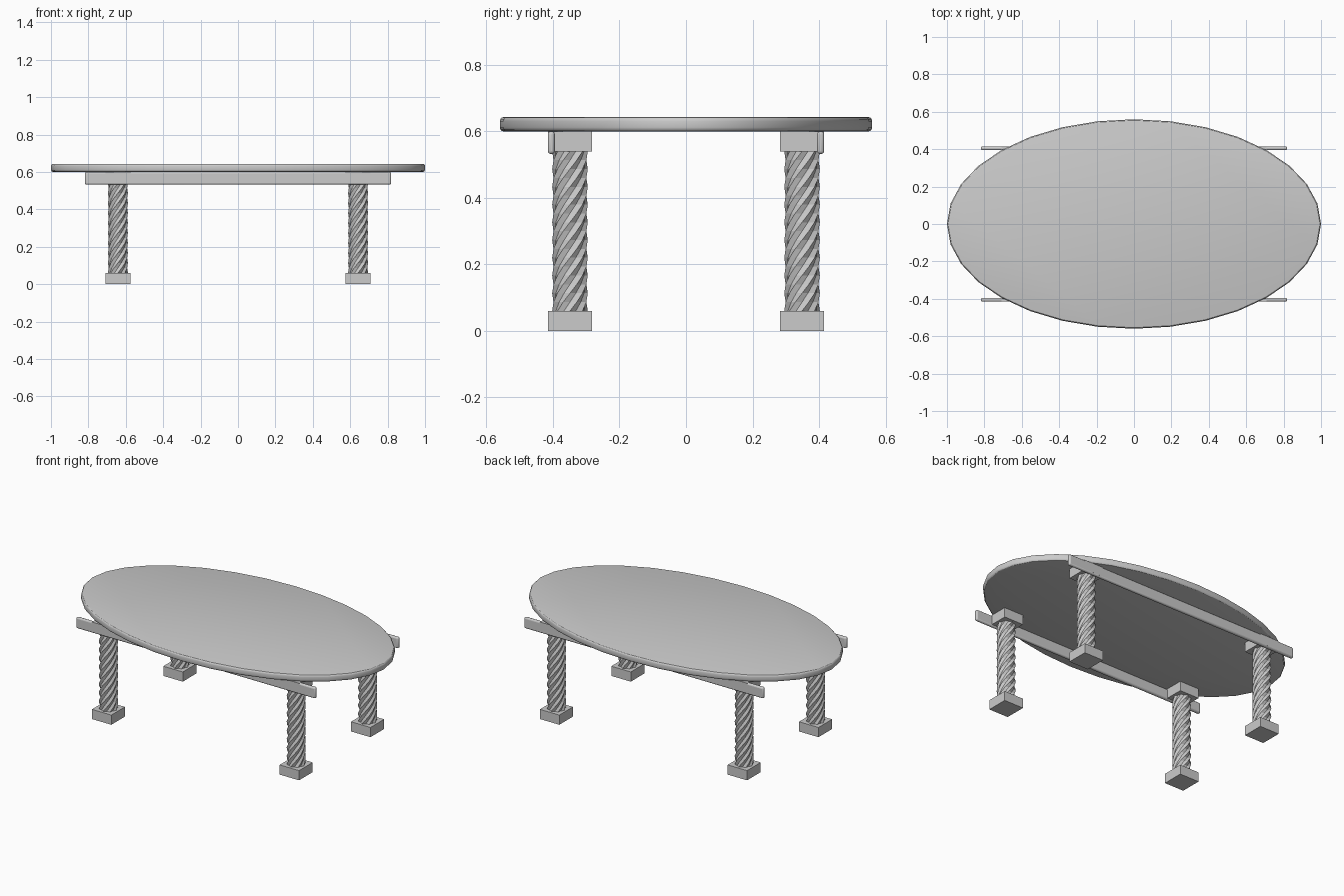
import bpy, bmesh
from math import sin, cos, pi, tau

if "Cube" in bpy.data.objects:
    bpy.data.objects.remove(bpy.data.objects["Cube"])


def make(name, bm, loc=(0, 0, 0)):
    bmesh.ops.recalc_face_normals(bm, faces=bm.faces)
    me = bpy.data.meshes.new(name)
    bm.to_mesh(me)
    bm.free()
    ob = bpy.data.objects.new(name, me)
    ob.location = loc
    bpy.context.collection.objects.link(ob)
    return ob


def loft(bm, rings):
    # skin a stack of equal-length rings and cap both ends
    vs = [[bm.verts.new(p) for p in r] for r in rings]
    n = len(vs[0])
    for a, b in zip(vs, vs[1:]):
        for i in range(n):
            j = (i + 1) % n
            bm.faces.new((a[i], a[j], b[j], b[i]))
    bm.faces.new(vs[0][::-1])
    bm.faces.new(vs[-1])


def box(name, loc, size, bevel=0.0):
    bm = bmesh.new()
    bmesh.ops.create_cube(bm, size=1)
    bmesh.ops.scale(bm, vec=size, verts=bm.verts)
    ob = make(name, bm, loc)
    if bevel:
        m = ob.modifiers.new("round", "BEVEL")
        m.width = bevel
        m.segments = 3
    return ob


# oval top with a softened rim
Z0, Z1, B = 0.6, 0.643, 0.012
rim = [(B * (1 - sin(t)), Z0 + B * (1 - cos(t))) for t in (0, pi / 6, pi / 3, pi / 2)]
rim += [(d, Z0 + Z1 - z) for d, z in reversed(rim)]
bm = bmesh.new()
loft(bm, [[((1 - d) * cos(tau * i / 32), (0.56 - d) * sin(tau * i / 32), z)
           for i in range(32)] for d, z in rim])
make("table_top", bm)

# twisted fluted legs with square foot and cap blocks
LOBES, LEVELS, TURNS = 8, 18, 1.125
for sx in (-1, 1):
    for sy in (-1, 1):
        x, y = sx * 0.642, sy * 0.349
        tag = ("left" if sx < 0 else "right") + ("_front" if sy < 0 else "_back")
        bm = bmesh.new()
        rings = []
        for k in range(LEVELS + 1):
            f = k / LEVELS
            rings.append([((0.0535, 0.046)[i % 2] * cos(pi * i / LOBES + tau * TURNS * f),
                           (0.0535, 0.046)[i % 2] * sin(pi * i / LOBES + tau * TURNS * f),
                           0.06 + 0.48 * f) for i in range(2 * LOBES)])
        loft(bm, rings)
        make("leg_" + tag, bm, (x, y, 0))
        box("foot_" + tag, (x, y, 0.03), (0.133, 0.133, 0.06))
        box("cap_" + tag, (x, y, 0.57), (0.133, 0.133, 0.06))

# long side rails
for sy, side in ((-1, "front"), (1, "back")):
    box("rail_" + side, (0, sy * 0.405, 0.566), (1.637, 0.021, 0.068), 0.009)

# smooth the rounded parts only
for ob in bpy.data.objects:
    ob.select_set(ob.name.startswith(("table", "rail")))
    if ob.select_get():
        bpy.context.view_layer.objects.active = ob
bpy.ops.object.shade_smooth_by_angle(angle=pi / 6)
